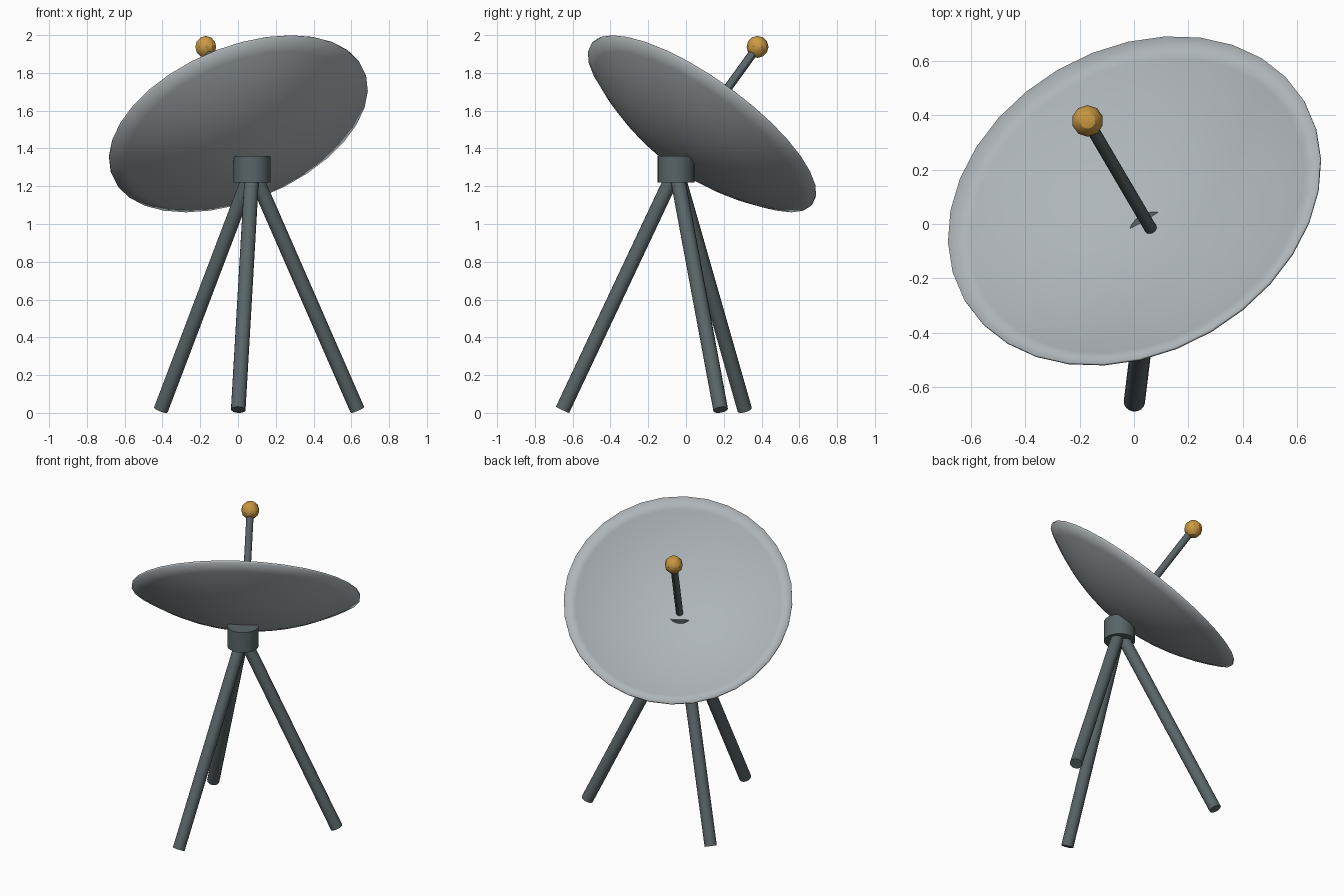
import bpy
import math
from mathutils import Vector

cube = bpy.data.objects.get("Cube")
if cube:
    bpy.data.objects.remove(cube, do_unlink=True)


def material(name, color):
    m = bpy.data.materials.new(name)
    m.diffuse_color = (*color, 1)
    m.use_nodes = True
    bsdf = next(n for n in m.node_tree.nodes if n.type == 'BSDF_PRINCIPLED')
    bsdf.inputs["Base Color"].default_value = (*color, 1)
    return m


DARK = material("dark slate", (0.10, 0.13, 0.137))
PALE = material("pale grey", (0.42, 0.46, 0.48))
AMBER = material("amber", (0.60, 0.32, 0.055))


def finish(name, mat, angle=30):
    ob = bpy.context.object
    ob.name = ob.data.name = name
    ob.data.materials.append(mat)
    bpy.ops.object.shade_smooth_by_angle(angle=math.radians(angle))
    return ob


def rod(name, a, b, radius, mat, sides=16):
    """Cylinder running from point a to point b."""
    a, b = Vector(a), Vector(b)
    bpy.ops.mesh.primitive_cylinder_add(
        vertices=sides, radius=radius, depth=(b - a).length, location=(a + b) / 2,
        rotation=(b - a).to_track_quat('Z', 'Y').to_euler())
    return finish(name, mat)


# Hub on top of the tripod
HX, HY = 0.075, -0.053
rod("hub", (HX, HY, 1.22), (HX, HY, 1.36), 0.098, DARK, 24)

# Three splayed legs meeting inside the hub
for i, name in enumerate(("front_leg", "left_leg", "right_leg")):
    ang = math.radians(-97 + 120 * i)
    foot = (HX + 0.605 * math.cos(ang), HY + 0.605 * math.sin(ang), 0.0165)
    rod(name, foot, (HX, HY, 1.29), 0.039, DARK)

# Tilted dish: thin bowl turned from an outer and an inner parabola
AXIS = Vector((-0.325, 0.554, 0.767)).normalized()
RIM = Vector((0.0, 0.088, 1.535))
R, SEG, RINGS = 0.723, 32, 10
outer = [(R * k / RINGS, -0.225 + 0.213 * (k / RINGS) ** 2) for k in range(1, RINGS + 1)]
inner = [(R * k / RINGS, -0.19 + 0.19 * (k / RINGS) ** 2) for k in range(RINGS, 0, -1)]
profile = outer + inner
verts = [(r * math.cos(2 * math.pi * s / SEG), r * math.sin(2 * math.pi * s / SEG), z)
         for r, z in profile for s in range(SEG)]
faces = [(k * SEG + s, k * SEG + (s + 1) % SEG,
          (k + 1) * SEG + (s + 1) % SEG, (k + 1) * SEG + s)
         for k in range(len(profile) - 1) for s in range(SEG)]
bottom, top = len(verts), len(verts) + 1
verts += [(0, 0, -0.225), (0, 0, -0.19)]
last = (len(profile) - 1) * SEG
for s in range(SEG):
    t = (s + 1) % SEG
    faces += [(bottom, t, s), (top, last + s, last + t)]
mesh = bpy.data.meshes.new("dish")
mesh.from_pydata(verts, [], faces)
dish = bpy.data.objects.new("dish", mesh)
bpy.context.collection.objects.link(dish)
dish.location = RIM
dish.rotation_euler = AXIS.to_track_quat('Z', 'Y').to_euler()
bpy.ops.object.select_all(action='DESELECT')
bpy.context.view_layer.objects.active = dish
dish.select_set(True)
finish("dish", PALE, 120)

# Feed arm along the dish axis with a faceted ball at its tip
TIP = RIM + AXIS * 0.525
rod("feed_arm", RIM - AXIS * 0.20, TIP, 0.023, DARK, 12)
bpy.ops.mesh.primitive_uv_sphere_add(segments=10, ring_count=6, radius=0.058, location=TIP)
finish("feed_ball", AMBER, 30)
